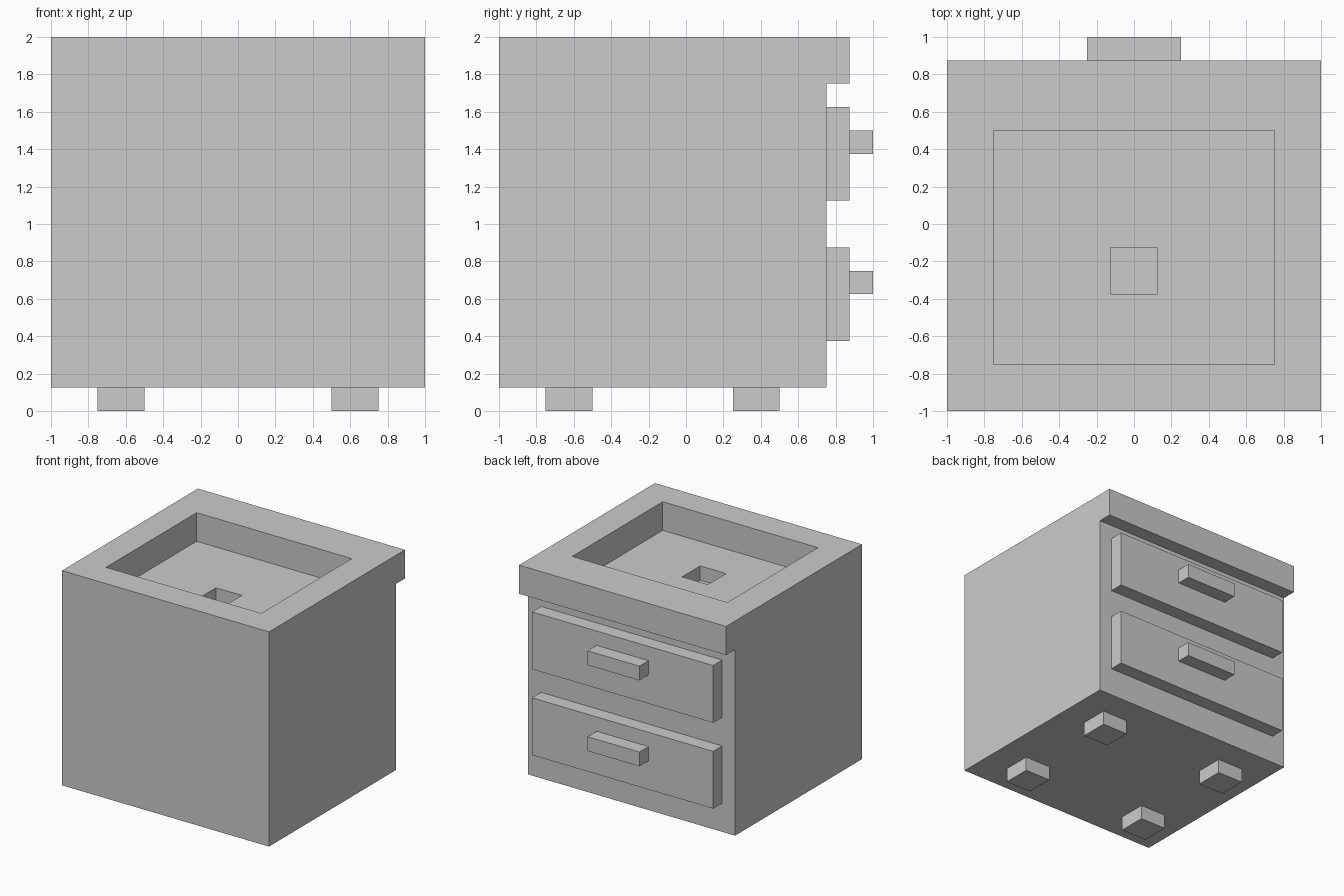
import bpy
import bmesh

if "Cube" in bpy.data.objects:
    bpy.data.objects.remove(bpy.data.objects["Cube"])


def box(name, x, y, z):
    """Box from (min, max) ranges on each axis."""
    bm = bmesh.new()
    bmesh.ops.create_cube(bm, size=1)
    for v in bm.verts:
        v.co = [r[0] if c < 0 else r[1] for c, r in zip(v.co, (x, y, z))]
    return finish(name, bm)


def finish(name, bm):
    bmesh.ops.recalc_face_normals(bm, faces=bm.faces)
    mesh = bpy.data.meshes.new(name)
    bm.to_mesh(mesh)
    bm.free()
    obj = bpy.data.objects.new(name, mesh)
    bpy.context.collection.objects.link(obj)
    return obj


def cut(target, cutter):
    """Subtract the cutter, then remove it."""
    cutter.hide_render = True
    mod = target.modifiers.new("cut", 'BOOLEAN')
    mod.operation = 'DIFFERENCE'
    mod.solver = 'EXACT'
    mod.object = cutter
    bpy.context.view_layer.objects.active = target
    bpy.ops.object.modifier_apply(modifier=mod.name)
    bpy.data.objects.remove(cutter, do_unlink=True)


# Cabinet with overhanging counter: side profile (y, z) extruded along x
profile = [(-1, .125), (.75, .125), (.75, 1.75), (.875, 1.75), (.875, 2), (-1, 2)]
bm = bmesh.new()
side = bm.faces.new([bm.verts.new((-1, y, z)) for y, z in profile])
ext = bmesh.ops.extrude_face_region(bm, geom=[side], use_keep_orig=True)
verts = [g for g in ext["geom"] if isinstance(g, bmesh.types.BMVert)]
bmesh.ops.translate(bm, verts=verts, vec=(2, 0, 0))
cabinet = finish("cabinet", bm)

# Sunken basin and drain hole
cut(cabinet, box("basin_cutter", (-.75, .75), (-.75, .5), (1.75, 2.2)))
cut(cabinet, box("drain_cutter", (-.125, .125), (-.375, -.125), (1.625, 1.9)))

# Drawer fronts with handles
for level, z in (("lower", .375), ("upper", 1.125)):
    box(level + "_drawer", (-.875, .875), (.75, .875), (z, z + .5))
    box(level + "_handle", (-.25, .25), (.875, 1), (z + .25, z + .375))

# Feet
for side_name, x in (("left", -.75), ("right", .5)):
    for end, y in (("front", -.75), ("back", .25)):
        box(f"{end}_{side_name}_foot", (x, x + .25), (y, y + .25), (0, .125))
